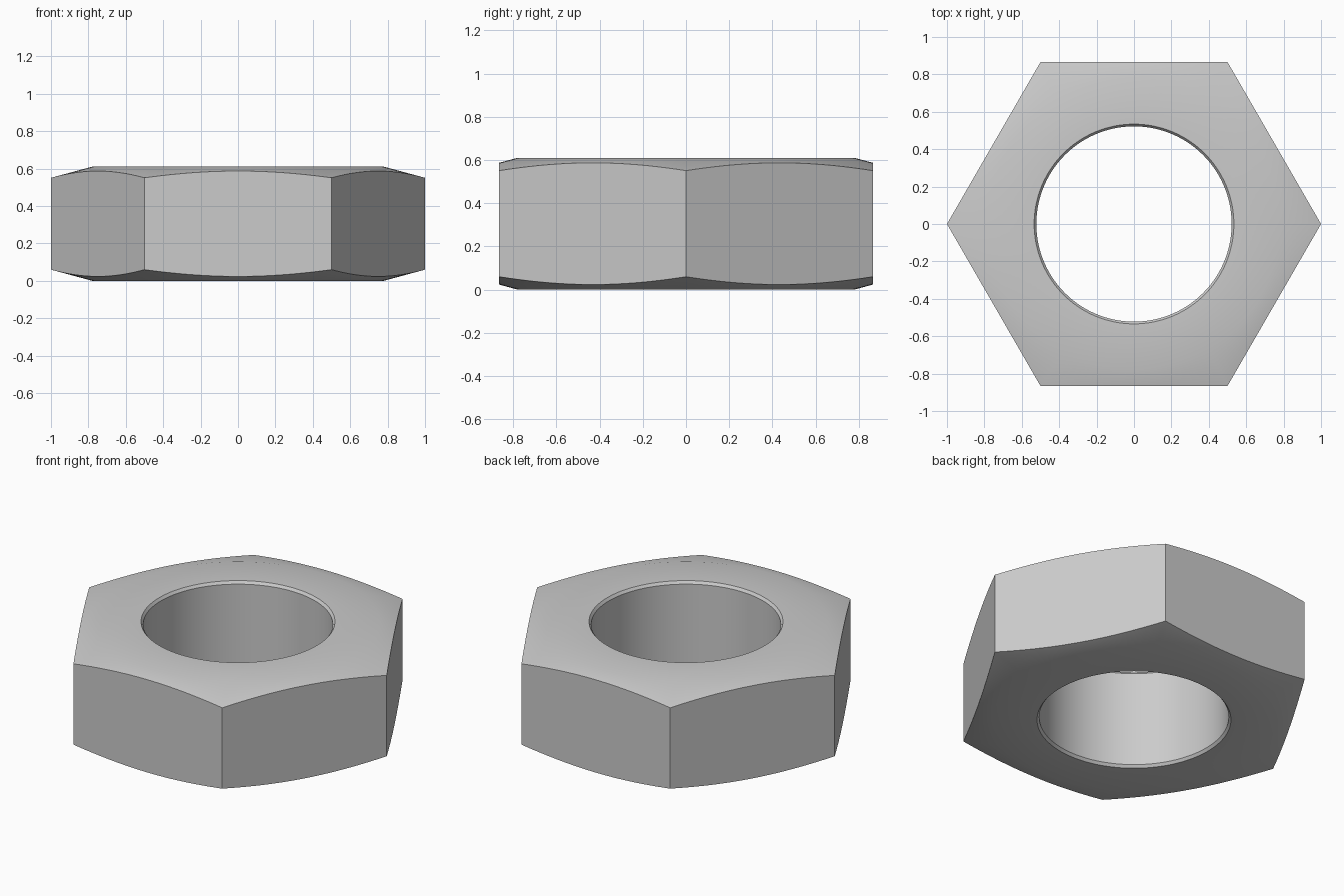
import bpy
import bmesh
import math

if "Cube" in bpy.data.objects:
    bpy.data.objects.remove(bpy.data.objects["Cube"], do_unlink=True)

HEIGHT = 0.61
APOTHEM = math.sqrt(3) / 2
FLAT_R = 0.78         # where the outer chamfer cone starts
SLOPE = 0.27          # drop of the cone per unit of radius
HOLE_R = 0.522
RIM = 0.012           # widening at the hole mouth
RIM_DEPTH = 0.016
SEGMENTS = 144


def hex_radius(angle):
    """Distance from the axis to the hexagon, corners on the x axis."""
    sector = math.pi / 3
    return APOTHEM / math.cos(angle % sector - sector / 2)


# Steel colour
steel = bpy.data.materials.new("steel grey")
steel.use_nodes = True
colour = (0.6, 0.6, 0.6, 1)
steel.diffuse_color = colour
steel.node_tree.nodes["Principled BSDF"].inputs["Base Color"].default_value = colour

# Hex nut: closed cross-section swept round the axis
bm = bmesh.new()
rings = []
for i in range(SEGMENTS):
    a = 2 * math.pi * i / SEGMENTS
    r = hex_radius(a)
    lower = [(HOLE_R, RIM_DEPTH), (HOLE_R + RIM, 0), (FLAT_R, 0),
             (r, SLOPE * (r - FLAT_R))]
    upper = [(rad, HEIGHT - z) for rad, z in reversed(lower)]
    rings.append([bm.verts.new((rad * math.cos(a), rad * math.sin(a), z))
                  for rad, z in lower + upper])

for i, ring in enumerate(rings):
    following = rings[(i + 1) % SEGMENTS]
    for j in range(len(ring)):
        k = (j + 1) % len(ring)
        bm.faces.new((ring[j], following[j], following[k], ring[k]))
bmesh.ops.recalc_face_normals(bm, faces=bm.faces)

mesh = bpy.data.meshes.new("hex_nut")
bm.to_mesh(mesh)
bm.free()
mesh.materials.append(steel)
nut = bpy.data.objects.new("hex_nut", mesh)
bpy.context.collection.objects.link(nut)

# Smooth bore and chamfer cones, crisp corners
bpy.ops.object.select_all(action="DESELECT")
nut.select_set(True)
bpy.context.view_layer.objects.active = nut
bpy.ops.object.shade_smooth_by_angle(angle=math.radians(30))
